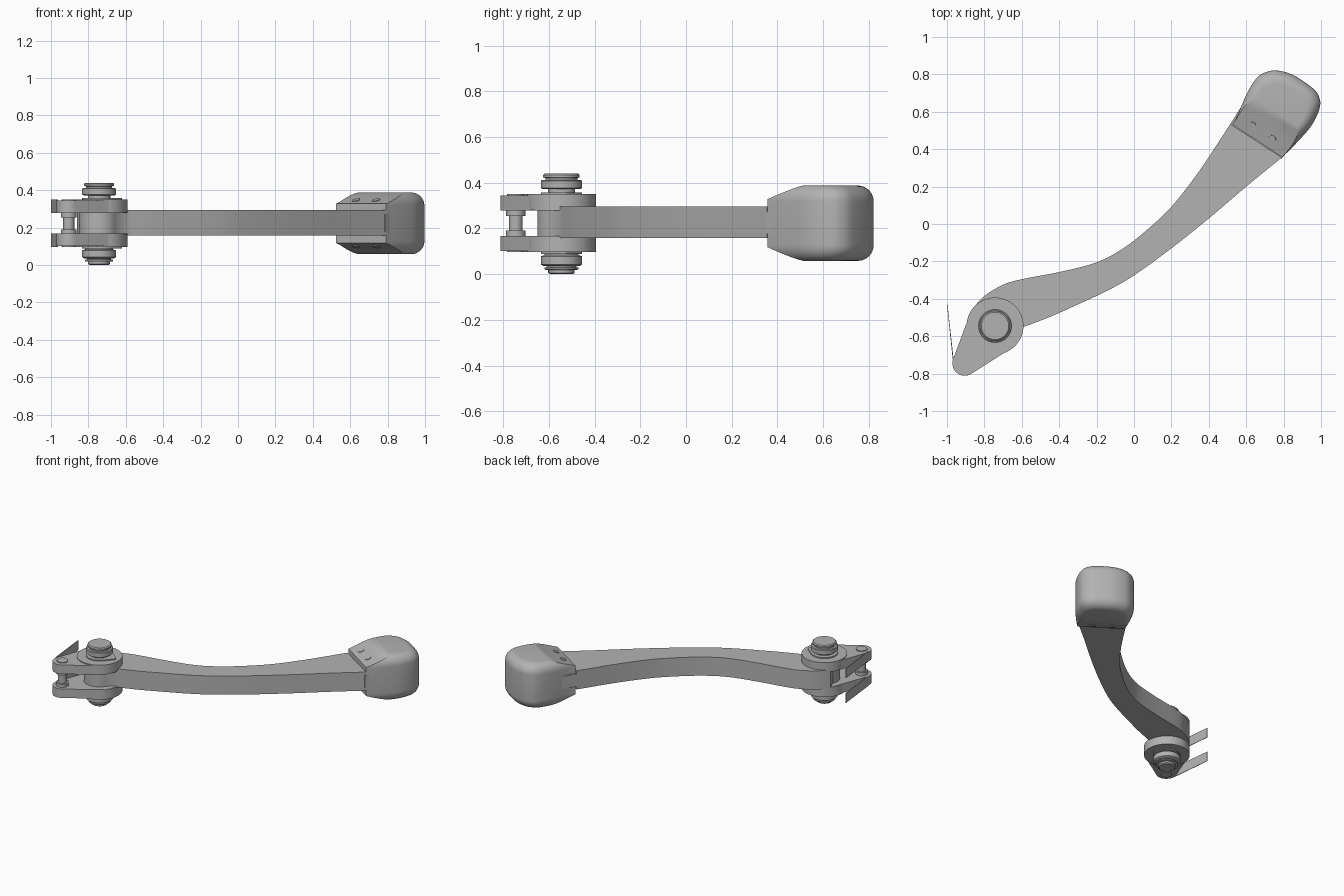
import bpy, bmesh
from math import sin, cos, pi, acos, atan2, radians
from mathutils import Vector

cube = bpy.data.objects.get("Cube")
if cube:
    bpy.data.objects.remove(cube)

grey = bpy.data.materials.new("mid grey")
grey.use_nodes = True
grey.diffuse_color = (0.45, 0.45, 0.45, 1)
grey.node_tree.nodes["Principled BSDF"].inputs["Base Color"].default_value = (0.45, 0.45, 0.45, 1)

MID = 0.223                       # mid height, the parts mirror about it
PIVOT = Vector((-0.743, -0.545))
PIN = Vector((-0.905, -0.745))
ACROSS = Vector((0.834, -0.552))  # along the end edge of the arm
ALONG = Vector((0.552, 0.834))    # from the arm into the grip
JOINT = Vector((0.655, 0.447))    # middle of the end edge


def finish(name, bm):
    bmesh.ops.recalc_face_normals(bm, faces=bm.faces)
    mesh = bpy.data.meshes.new(name)
    bm.to_mesh(mesh)
    bm.free()
    mesh.materials.append(grey)
    obj = bpy.data.objects.new(name, mesh)
    bpy.context.collection.objects.link(obj)
    bpy.ops.object.select_all(action='DESELECT')
    obj.select_set(True)
    bpy.context.view_layer.objects.active = obj
    bpy.ops.object.shade_smooth_by_angle(angle=radians(35))
    return obj


def loft(rings):
    """Closed solid through rings of equal size."""
    bm = bmesh.new()
    loops = [[bm.verts.new(p) for p in ring] for ring in rings]
    n = len(loops[0])
    for a, b in zip(loops, loops[1:]):
        for i in range(n):
            j = (i + 1) % n
            bm.faces.new((a[i], a[j], b[j], b[i]))
    bm.faces.new(loops[0])
    bm.faces.new(loops[-1])
    return bm


def prism(name, outline, z0, z1):
    return finish(name, loft([[(p[0], p[1], z) for p in outline] for z in (z0, z1)]))


def arc(centre, r, a0, a1, n=24):
    return [centre + r * Vector((cos(a0 + (a1 - a0) * i / n), sin(a0 + (a1 - a0) * i / n)))
            for i in range(n + 1)]


def turned(name, centre, profile, n=48):
    """Round part from (radius, z) pairs."""
    return finish(name, loft([[(centre.x + r * cos(2 * pi * i / n),
                                centre.y + r * sin(2 * pi * i / n), z)
                               for i in range(n)] for r, z in profile]))


def hull(c1, r1, c2, r2):
    """Outline around two circles."""
    d = c2 - c1
    a, t = atan2(d.y, d.x), acos((r1 - r2) / d.length)
    return arc(c1, r1, a + t, a + 2 * pi - t, 40) + arc(c2, r2, a - t, a + t, 20)


def smooth(pts, steps=5, closed=False):
    """Catmull-Rom curve through the points."""
    pts = [Vector(p) for p in pts]
    n, out = len(pts), []
    for i in range(n if closed else n - 1):
        if closed:
            p0, p1, p2, p3 = (pts[(i + k) % n] for k in (-1, 0, 1, 2))
        else:
            p0, p1, p2, p3 = (pts[min(max(i + k, 0), n - 1)] for k in (-1, 0, 1, 2))
        for s in range(steps):
            t = s / steps
            out.append(0.5 * (2 * p1 + (p2 - p0) * t + (2 * p0 - 5 * p1 + 4 * p2 - p3) * t * t
                              + (3 * p1 - p0 - 3 * p2 + p3) * t ** 3))
    return out if closed else out + [pts[-1]]


def flip(z):
    return 2 * MID - z


# Curved arm, with a round hub at the pivot
upper = smooth([(-0.86, -0.45), (-0.8, -0.385), (-0.7, -0.325), (-0.6, -0.295), (-0.4, -0.257),
                (-0.2, -0.205), (-0.05, -0.125), (0.1, -0.005), (0.22, 0.115), (0.35, 0.285),
                (0.45, 0.435), (0.515, 0.535)])
lower = smooth([(0.79, 0.355), (0.6, 0.2), (0.4, 0.03), (0.2, -0.13), (0.0, -0.275),
                (-0.15, -0.36), (-0.3, -0.43), (-0.45, -0.497), (-0.59, -0.55)])
hub = arc(PIVOT, 0.105, -0.5, -pi - 0.4, 24)
prism("arm", upper + lower + hub, 0.158, 0.295)

# Tongue of the arm, held by the grip
tongue = [JOINT + ACROSS * u + ALONG * v
          for u, v in ((-0.165, -0.01), (0.165, -0.01), (0.178, 0.1), (-0.168, 0.1))]
prism("arm_tongue", tongue, 0.178, 0.272)

# Link plates with raised discs, washers, and thin side strips, above and below
for side, f in (("upper", lambda z: z), ("lower", flip)):
    prism(side + "_link_plate", hull(PIVOT, 0.148, PIN, 0.066), f(0.278), f(0.344))
    turned(side + "_link_disc", PIVOT, [(0.152, f(0.28)), (0.152, f(0.35))])
    tip = PIVOT + Vector((0.105, 0.01))
    prism(side + "_tab_washer", hull(PIVOT, 0.09, tip, 0.018), f(0.349), f(0.358))
    prism(side + "_side_strip", [(-0.968, -0.735), (-1.0, -0.43), (-0.997, -0.43), (-0.963, -0.735)],
          f(0.278), f(0.35))

# Pivot bolt: nut above, stepped head below
turned("pivot_bolt", PIVOT, [(0.06, 0.06), (0.06, 0.4)])
turned("pivot_top_collar", PIVOT, [(0.084, 0.373), (0.09, 0.378), (0.09, 0.408), (0.085, 0.412)])
turned("pivot_top_cap", PIVOT, [(0.07, 0.41), (0.07, 0.42), (0.08, 0.424), (0.08, 0.434), (0.073, 0.44)])
turned("pivot_bottom_collar", PIVOT, [(0.08, 0.036), (0.09, 0.042), (0.09, 0.078), (0.075, 0.084),
                                      (0.075, 0.098)])
turned("pivot_bottom_cap", PIVOT, [(0.05, 0.0), (0.058, 0.006), (0.058, 0.018), (0.075, 0.02),
                                   (0.075, 0.028), (0.065, 0.03), (0.065, 0.038)])

# Small pin between the plates
turned("link_pin", PIN, [(0.03, 0.098), (0.03, 0.35)], 24)
for side, f in (("upper", lambda z: z), ("lower", flip)):
    turned(side + "_pin_collar", PIN, [(0.042, f(0.255)), (0.042, f(0.28))], 24)
    turned(side + "_pin_ring", PIN, [(0.038, f(0.34)), (0.038, f(0.35))], 24)

# Rounded grip, trimmed by a flat end and two ramps
outline = smooth([(0.47, 0.42), (0.543, 0.56), (0.605, 0.7), (0.66, 0.785), (0.715, 0.815),
                  (0.77, 0.82), (0.85, 0.797), (0.945, 0.735), (0.985, 0.69), (0.995, 0.63),
                  (0.955, 0.535), (0.88, 0.445), (0.79, 0.355), (0.68, 0.25)], 4, True)
centre, half, rim = Vector((0.76, 0.59)), 0.165, 0.07
rounding = [(rim * (1 - cos(a)), half - rim + rim * sin(a))
            for a in (pi / 2 * i / 8 for i in range(9))]
layers = [(i, MID - h) for i, h in reversed(rounding)] + [(i, MID + h) for i, h in rounding]
rings = []
for inset, z in layers:
    ring = [centre + (p - centre) * (1 - inset / 0.23) for p in outline]
    rings.append([(p.x, p.y, z) for p in ring])
bm = loft(rings)


def trim(point, normal):
    geom = bm.verts[:] + bm.edges[:] + bm.faces[:]
    bmesh.ops.bisect_plane(bm, geom=geom, plane_co=point, plane_no=normal, clear_outer=True)
    bmesh.ops.holes_fill(bm, edges=[e for e in bm.edges if e.is_boundary], sides=0)


SLOPE = 0.34
trim((*JOINT, MID), (-ALONG.x, -ALONG.y, 0))
for s in (1, -1):
    trim((*JOINT, MID + s * 0.105), (-ALONG.x * SLOPE, -ALONG.y * SLOPE, s))
finish("grip", bm)

# Rivets lying on the grip ramps
for s, side in ((1, "upper"), (-1, "lower")):
    for k, spot in enumerate((Vector((0.632, 0.525)), Vector((0.738, 0.455)))):
        height = MID + s * (0.105 + SLOPE * (spot - JOINT).dot(ALONG))
        rivet = turned(f"{side}_rivet_{k + 1}", Vector((0, 0)), [(0.021, -0.006), (0.021, 0.004)], 24)
        rivet.location = (spot.x, spot.y, height)
        normal = Vector((-ALONG.x * SLOPE, -ALONG.y * SLOPE, s))
        rivet.rotation_euler = normal.to_track_quat('Z', 'Y').to_euler()
